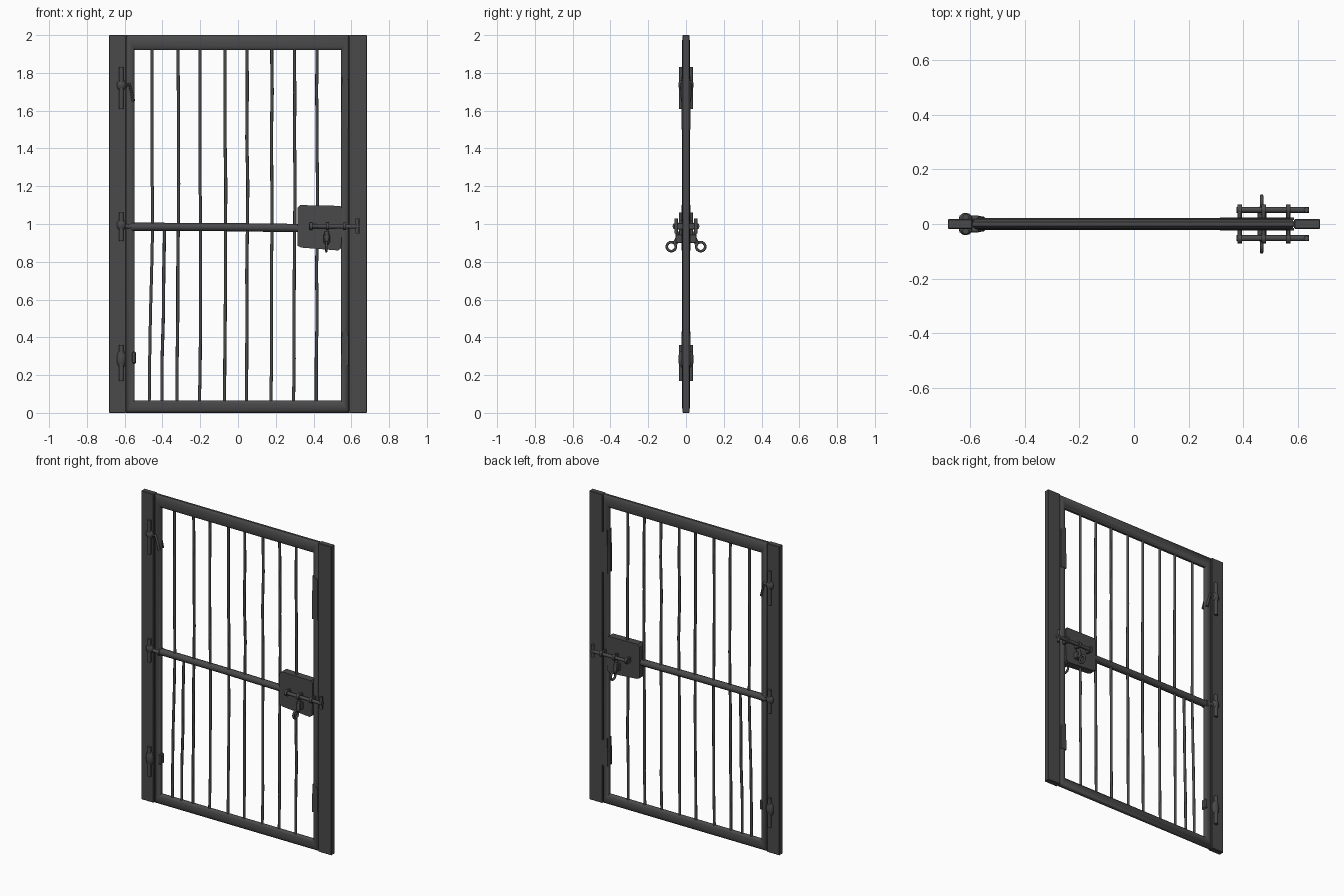
import bpy, bmesh, math, random
from mathutils import Vector

random.seed(4)
if "Cube" in bpy.data.objects:
    bpy.data.objects.remove(bpy.data.objects["Cube"])

iron = bpy.data.materials.new("dark iron")
iron.use_nodes = True
COLOUR = (0.068, 0.068, 0.068, 1)
iron.diffuse_color = COLOUR
iron.node_tree.nodes["Principled BSDF"].inputs["Base Color"].default_value = COLOUR


def finish(name, mesh, smooth=False):
    mesh.materials.clear()
    mesh.materials.append(iron)
    obj = bpy.data.objects.new(name, mesh)
    bpy.context.collection.objects.link(obj)
    if smooth:
        bpy.ops.object.select_all(action="DESELECT")
        obj.select_set(True)
        bpy.context.view_layer.objects.active = obj
        bpy.ops.object.shade_smooth_by_angle(angle=math.radians(50))
    return obj


def box(name, x, y, z, bevel=0.003):
    """Bevelled block given by its range on each axis."""
    bm = bmesh.new()
    bmesh.ops.create_cube(bm, size=1)
    for v in bm.verts:
        v.co = Vector([(r[0] + r[1]) / 2 + c * (r[1] - r[0]) for c, r in zip(v.co, (x, y, z))])
    bmesh.ops.bevel(bm, geom=bm.edges[:], offset=bevel, segments=1, affect="EDGES")
    mesh = bpy.data.meshes.new(name)
    bm.to_mesh(mesh)
    bm.free()
    return finish(name, mesh)


def rod(name, points, radius, cyclic=False):
    """Round bar that follows a path."""
    curve = bpy.data.curves.new(name, "CURVE")
    curve.dimensions = "3D"
    curve.bevel_depth = radius
    curve.bevel_resolution = 2
    curve.use_fill_caps = True
    spline = curve.splines.new("POLY")
    spline.points.add(len(points) - 1)
    for p, co in zip(spline.points, points):
        p.co = (*co, 1)
    spline.use_cyclic_u = cyclic
    helper = bpy.data.objects.new(name + "_path", curve)
    mesh = bpy.data.meshes.new_from_object(helper)
    bpy.data.objects.remove(helper)
    return finish(name, mesh, True)


def ball(name, centre, size):
    bm = bmesh.new()
    bmesh.ops.create_uvsphere(bm, u_segments=12, v_segments=8, radius=1)
    for v in bm.verts:
        v.co = Vector(centre) + v.co * Vector(size)
    mesh = bpy.data.meshes.new(name)
    bm.to_mesh(mesh)
    bm.free()
    return finish(name, mesh, True)


def prism(name, outline, y0, y1):
    """Plate with an x-z outline, extruded along y."""
    bm = bmesh.new()
    face = bm.faces.new([bm.verts.new((x, y0, z)) for x, z in outline])
    out = bmesh.ops.extrude_face_region(bm, geom=[face])
    for v in out["geom"]:
        if isinstance(v, bmesh.types.BMVert):
            v.co.y = y1
    bmesh.ops.recalc_face_normals(bm, faces=bm.faces[:])
    mesh = bpy.data.meshes.new(name)
    bm.to_mesh(mesh)
    bm.free()
    return finish(name, mesh)


# Side posts
box("right_post", (-0.682, -0.592), (-0.018, 0.018), (0, 2))
box("left_post", (0.587, 0.682), (-0.018, 0.018), (0, 2))

# Mitred gate frame with a rounded section
outer = [(-0.592, 0), (0.587, 0), (0.587, 2), (-0.592, 2)]
inner = [(-0.547, 0.065), (0.545, 0.065), (0.545, 1.922), (-0.547, 1.922)]
bm = bmesh.new()
rings = []
STEPS = 10
for o, i in zip(outer, inner):
    ring = []
    for k in range(STEPS):
        a = math.tau * (k + 0.5) / STEPS
        t = max(0, min(1, 0.5 - 0.526 * math.cos(a)))
        ring.append(bm.verts.new((o[0] + (i[0] - o[0]) * t, 0.022 * math.sin(a),
                                  o[1] + (i[1] - o[1]) * t)))
    rings.append(ring)
for c in range(4):
    a, b = rings[c], rings[(c + 1) % 4]
    for k in range(STEPS):
        n = (k + 1) % STEPS
        bm.faces.new((a[k], a[n], b[n], b[k]))
bmesh.ops.recalc_face_normals(bm, faces=bm.faces[:])
frame = bpy.data.meshes.new("gate_frame")
bm.to_mesh(frame)
bm.free()
finish("gate_frame", frame, True)

# Middle rail with an end collar
rod("middle_rail", [(-0.57, 0, 0.985), (-0.1, 0, 0.984), (0.36, 0, 0.978)], 0.022)
rod("rail_collar", [(-0.575, 0, 0.985), (-0.55, 0, 0.985)], 0.027)


# Slightly bent upright bars
def upright(name, x0, z0, x1, z1):
    pts = []
    for k in range(5):
        t = k / 4
        j = random.uniform(-0.003, 0.003) if 0 < k < 4 else 0
        pts.append((x0 + (x1 - x0) * t + j, j / 2, z0 + (z1 - z0) * t))
    rod(name, pts, 0.0085)


for n, x in enumerate((-0.452, -0.316, -0.198, -0.066, 0.05, 0.18, 0.3, 0.42)):
    upright(f"upper_bar_{n}", x, 0.97, x - 0.002, 1.94)
    lean = 0.018 if n == 0 else 0.006
    upright(f"lower_bar_{n}", x - lean, 0.05, x, 0.99)
upright("extra_lower_bar", -0.403, 0.05, -0.388, 0.99)

# Lock case
prism("lock_case", [(0.315, 0.885), (0.335, 0.875), (0.53, 0.86), (0.545, 0.87), (0.553, 0.98),
                    (0.55, 1.085), (0.54, 1.096), (0.33, 1.1), (0.315, 1.085)], -0.024, 0.024)

for side, s in (("front", -1), ("back", 1)):
    # Sliding bolt, its collars and its end handle
    y = 0.052 * s
    rod(side + "_bolt", [(0.375, y, 0.988), (0.642, y, 0.986)], 0.011)
    for n, x in enumerate((0.387, 0.475, 0.565)):
        rod(f"{side}_bolt_collar_{n}", [(x - 0.008, y, 0.988), (x + 0.008, y, 0.988)], 0.02)
        box(f"{side}_bolt_bracket_{n}", (x - 0.008, x + 0.008), sorted((0.015 * s, y)),
            (0.97, 1.005))
    rod(side + "_bolt_end", [(0.632, y, 0.95), (0.632, y, 1.03)], 0.01)
    # Hanging padlock body and pull ring
    rod(side + "_ring_stem", [(0.47, 0.045 * s, 0.96), (0.47, 0.045 * s, 0.925),
                              (0.47, 0.058 * s, 0.895)], 0.012)
    box(side + "_stem_block", (0.452, 0.486), sorted((0.02 * s, 0.055 * s)), (0.9, 0.945))
    circle = [(0.468, 0.078 * s + 0.024 * math.cos(math.tau * k / 16),
               0.88 + 0.024 * math.sin(math.tau * k / 16)) for k in range(16)]
    rod(side + "_pull_ring", circle, 0.007, True)
    # Hinge pins with swollen knuckles
    for label, low, high, mid in (("top", 1.61, 1.83, 1.735), ("middle", 0.91, 1.06, 0.995),
                                  ("bottom", 0.17, 0.36, 0.285)):
        rod(f"{side}_{label}_hinge_pin", [(-0.617, 0.026 * s, low), (-0.617, 0.026 * s, high)],
            0.012)
        ball(f"{side}_{label}_hinge_knuckle", (-0.617, 0.02 * s, mid),
             (0.025, 0.021, 0.03 if label != "bottom" else 0.05))
    # Hinge arms
    rod(side + "_top_hinge_arm", [(-0.61, 0.022 * s, 1.725), (-0.575, 0.022 * s, 1.74),
                                  (-0.553, 0.018 * s, 1.65)], 0.009)
    rod(side + "_middle_hinge_arm", [(-0.617, 0.018 * s, 0.99), (-0.56, 0.015 * s, 0.985)], 0.012)
    # Tapered stop plates on the latch side
    for label, low, high in (("top", 1.5, 1.78), ("bottom", 0.25, 0.43)):
        prism(f"{side}_{label}_stop_plate", [(0.545, low), (0.586, low), (0.586, high - 0.02),
                                             (0.55, high)], 0.014 * s, 0.023 * s)

# Small tab beside the bottom hinge
box("bottom_hinge_tab", (-0.565, -0.54), (-0.02, 0.02), (0.26, 0.325), 0.006)
